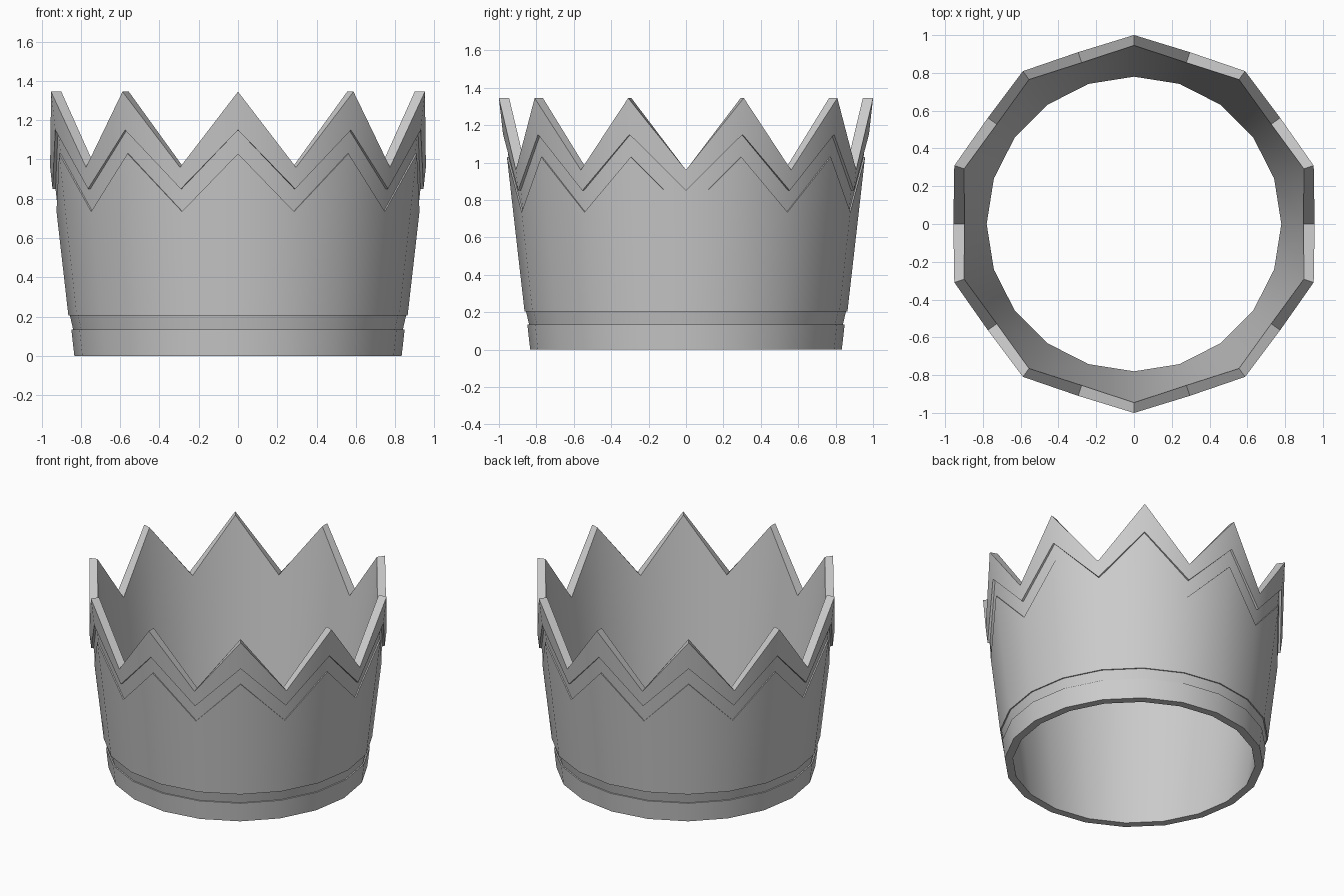
import bpy, bmesh, math

if "Cube" in bpy.data.objects:
    bpy.data.objects.remove(bpy.data.objects["Cube"])

SIDES = 20  # ten points, ten valleys


def wall(z):
    return 0.84 + 0.114 * z


def inner(z):
    return 0.78 + 0.123 * z


# Cross-section rows: (z at a point, z at a valley, offset from the flared wall)
OUTER = [
    (0.0, 0.0, -0.007), (0.135, 0.135, -0.007),         # base band
    (0.135, 0.135, -0.016), (0.205, 0.205, -0.008),     # lower groove
    (0.205, 0.205, 0.0), (1.03, 0.735, 0.0),            # body
    (1.03, 0.735, -0.008), (1.15, 0.85, -0.008),        # zigzag groove
    (1.15, 0.85, 0.007), (1.345, 0.96, 0.007),          # zigzag rim
]

bm = bmesh.new()
columns = []
for i in range(SIDES):
    a = math.pi / 2 + 2 * math.pi * i / SIDES
    k = i % 2
    section = [(wall(row[k]) + row[2], row[k]) for row in OUTER]
    top = OUTER[-1][k]
    section += [(inner(top), top), (inner(0), 0)]
    columns.append([bm.verts.new((r * math.cos(a), r * math.sin(a), z))
                    for r, z in section])

# Skin the closed cross-section around the ring
for i in range(SIDES):
    a, b = columns[i], columns[(i + 1) % SIDES]
    n = len(a)
    for j in range(n):
        m = (j + 1) % n
        bm.faces.new((a[j], b[j], b[m], a[m]))
bmesh.ops.recalc_face_normals(bm, faces=bm.faces)

mesh = bpy.data.meshes.new("crown")
bm.to_mesh(mesh)
bm.free()
crown = bpy.data.objects.new("crown", mesh)
bpy.context.collection.objects.link(crown)
bpy.context.view_layer.objects.active = crown
crown.select_set(True)
bpy.ops.object.shade_smooth_by_angle(angle=math.radians(30))
